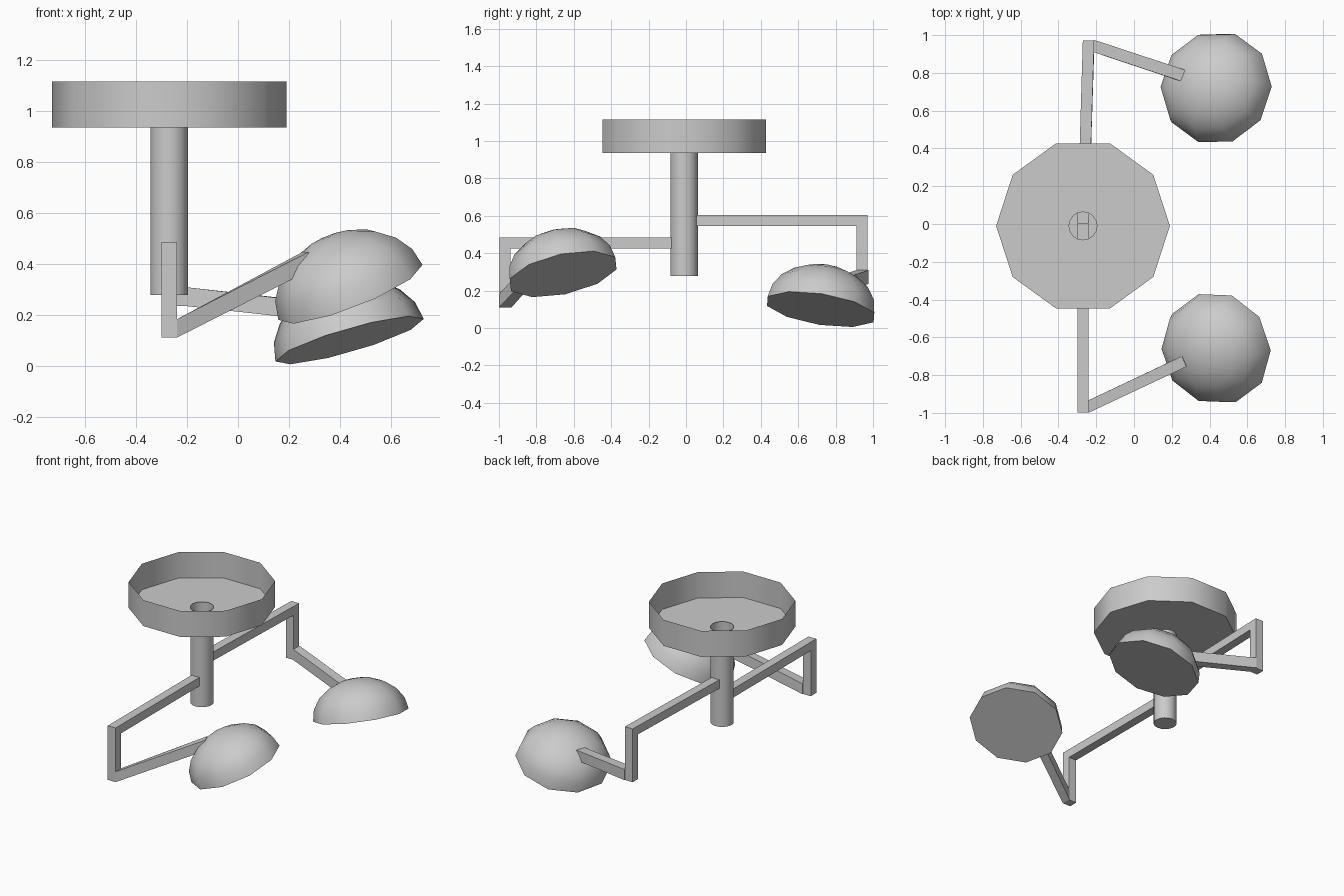
import bpy, bmesh, math
from mathutils import Vector, Matrix

if "Cube" in bpy.data.objects:
    bpy.data.objects.remove(bpy.data.objects["Cube"])


def finish(name, bm):
    bmesh.ops.recalc_face_normals(bm, faces=bm.faces)
    mesh = bpy.data.meshes.new(name)
    bm.to_mesh(mesh)
    bm.free()
    ob = bpy.data.objects.new(name, mesh)
    bpy.context.collection.objects.link(ob)
    bpy.ops.object.select_all(action='DESELECT')
    ob.select_set(True)
    bpy.context.view_layer.objects.active = ob
    bpy.ops.object.shade_smooth_by_angle(angle=math.radians(45))
    return ob


def ring(bm, sides, r, z, cx=0.0, cy=0.0):
    return [bm.verts.new((cx + r * math.cos(2 * math.pi * i / sides),
                          cy + r * math.sin(2 * math.pi * i / sides), z))
            for i in range(sides)]


def skin(bm, a, b):
    n = len(a)
    for i in range(n):
        bm.faces.new((a[i], a[(i + 1) % n], b[(i + 1) % n], b[i]))


def loop_edges(bm, vs):
    return [bm.edges.get((vs[i - 1], vs[i])) for i in range(len(vs))]


def bar(name, sections):
    """Square bar through sections given as (centre, half side, half up)."""
    bm = bmesh.new()
    loops = []
    for c, s, u in sections:
        c, s, u = Vector(c), Vector(s), Vector(u)
        loops.append([bm.verts.new(p) for p in
                      (c - s - u, c + s - u, c + s + u, c - s + u)])
    for a, b in zip(loops, loops[1:]):
        skin(bm, a, b)
    bm.faces.new(loops[0])
    bm.faces.new(loops[-1])
    finish(name, bm)


def shade(name, centre, up, r=0.303, h=0.237, sides=10, steps=5):
    """Closed half dome tilted so its axis follows up."""
    bm = bmesh.new()
    loops = [ring(bm, sides, r * math.cos(k * math.pi / 2 / steps),
                  h * math.sin(k * math.pi / 2 / steps)) for k in range(steps)]
    for a, b in zip(loops, loops[1:]):
        skin(bm, a, b)
    pole = bm.verts.new((0, 0, h))
    for i in range(sides):
        bm.faces.new((loops[-1][i], loops[-1][(i + 1) % sides], pole))
    bm.faces.new(loops[0])
    q = Vector((0, 0, 1)).rotation_difference(Vector(up))
    bm.transform(Matrix.Translation(centre) @ q.to_matrix().to_4x4())
    finish(name, bm)


CX, CY = -0.27, -0.01

# ceiling dish, open above, with a hole for the stem
bm = bmesh.new()
low = ring(bm, 10, 0.46, 0.935, CX, CY)
skin(bm, low, ring(bm, 10, 0.46, 1.115, CX, CY))
hole = ring(bm, 16, 0.074, 0.935, CX, CY)
for i in range(16):
    bm.edges.new((hole[i - 1], hole[i]))
bmesh.ops.triangle_fill(bm, edges=loop_edges(bm, low) + loop_edges(bm, hole),
                        use_beauty=True, normal=(0, 0, 1))
finish("ceiling_dish", bm)

# hollow stem, closed at the bottom
bm = bmesh.new()
base = ring(bm, 16, 0.074, 0.278, CX, CY)
skin(bm, base, ring(bm, 16, 0.074, 0.94, CX, CY))
bm.faces.new(base)
finish("stem", bm)

# front arm: mitred elbow, then a slanted strut to the lamp
W = 0.03
bar("front_arm", [((-0.27, 0, 0.455), (W, 0, 0), (0, 0, W)),
                  ((-0.27, -0.968, 0.455), (W, 0, 0), (0, -W, W)),
                  ((-0.27, -0.968, 0.11), (W, 0, 0), (0, -W, 0))])
bar("front_strut", [((-0.24, -0.966, 0.146), (0, -0.033, 0), (0, 0, 0.036)),
                    ((0.277, -0.722, 0.415), (0.012, -0.028, 0), (-0.012, -0.006, 0.031))])

# back arm: same layout, higher up and turned slightly
bar("back_arm", [((-0.27, 0, 0.575), (W, 0, 0), (0, 0, W)),
                 ((-0.241, 0.941, 0.575), (W, 0, 0), (0, W, W)),
                 ((-0.241, 0.941, 0.235), (W, 0, 0), (0, W, 0))])
bar("back_strut", [((-0.212, 0.942, 0.272), (0, 0.033, 0), (0, 0, 0.037)),
                   ((0.275, 0.78, 0.218), (0.01, 0.03, 0), (0.003, 0, 0.035))])

# lamp shades
shade("front_shade", (0.441, -0.657, 0.288), (-0.39, -0.22, 1))
shade("back_shade", (0.438, 0.72, 0.1), (-0.29, 0.16, 1))
